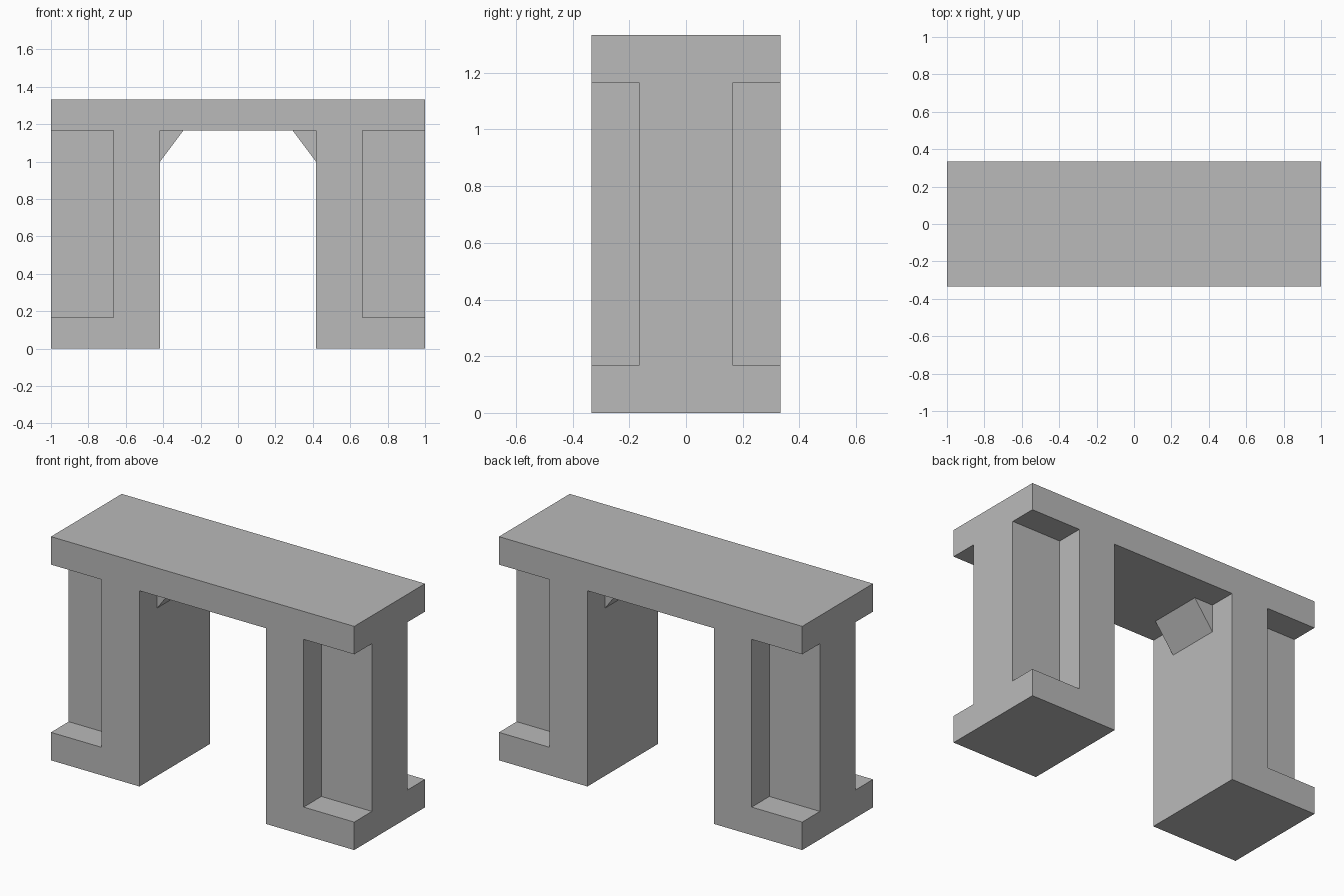
import bpy
import bmesh

cube = bpy.data.objects.get("Cube")
if cube:
    bpy.data.objects.remove(cube, do_unlink=True)

# Overall sizes, all multiples of one twelfth of the half length
U = 1 / 12
HALF_LENGTH, HALF_DEPTH, HEIGHT = 12 * U, 4 * U, 16 * U
OPENING = 5 * U        # half width of the passage
BEAM_Z = 14 * U        # underside of the beam and top of the recesses
FOOT_Z = 2 * U         # top of the foot slabs
SHAFT = 2 * U          # half depth of the narrow outer shaft
RECESS_X = 8 * U       # inner side of the corner recesses

stone = bpy.data.materials.new("light grey stone")
grey = (0.49, 0.49, 0.49, 1)
stone.diffuse_color = grey
stone.use_nodes = True
stone.node_tree.nodes["Principled BSDF"].inputs["Base Color"].default_value = grey


def extrude_front(name, profile, y0, y1):
    """Make a solid from an (x, z) profile running from y0 to y1."""
    bm = bmesh.new()
    face = bm.faces.new([bm.verts.new((x, y0, z)) for x, z in profile])
    moved = bmesh.ops.extrude_face_region(bm, geom=[face])["geom"]
    verts = [v for v in moved if isinstance(v, bmesh.types.BMVert)]
    bmesh.ops.translate(bm, verts=verts, vec=(0, y1 - y0, 0))
    bmesh.ops.recalc_face_normals(bm, faces=bm.faces)
    mesh = bpy.data.meshes.new(name)
    bm.to_mesh(mesh)
    bm.free()
    mesh.materials.append(stone)
    obj = bpy.data.objects.new(name, mesh)
    bpy.context.collection.objects.link(obj)
    return obj


# Gateway: two legs and the beam as one solid
half = [(OPENING, BEAM_Z), (OPENING, 0), (HALF_LENGTH, 0), (HALF_LENGTH, HEIGHT)]
gateway = extrude_front(
    "gateway", half + [(-x, z) for x, z in reversed(half)], -HALF_DEPTH, HALF_DEPTH)

# Open recesses at the four outer corners
for sx in (-1, 1):
    for sy in (-1, 1):
        inner, outer = sx * RECESS_X, sx * (HALF_LENGTH + U)
        cutter = extrude_front(
            "recess_cutter",
            [(inner, FOOT_Z), (outer, FOOT_Z), (outer, BEAM_Z), (inner, BEAM_Z)],
            sy * SHAFT, sy * (HALF_DEPTH + U))
        cutter.hide_render = True
        cut = gateway.modifiers.new("recess", "BOOLEAN")
        cut.operation = "DIFFERENCE"
        cut.solver = "EXACT"
        cut.object = cutter
        bpy.context.view_layer.objects.active = gateway
        bpy.ops.object.modifier_apply(modifier=cut.name)
        bpy.data.objects.remove(cutter, do_unlink=True)

# Wedge brackets under the beam, one on each leg
for side, s in (("left", 1), ("right", -1)):
    extrude_front(
        side + "_bracket",
        [(s * OPENING, 12 * U), (s * OPENING, BEAM_Z), (s * 3.5 * U, BEAM_Z)],
        -SHAFT, SHAFT)
